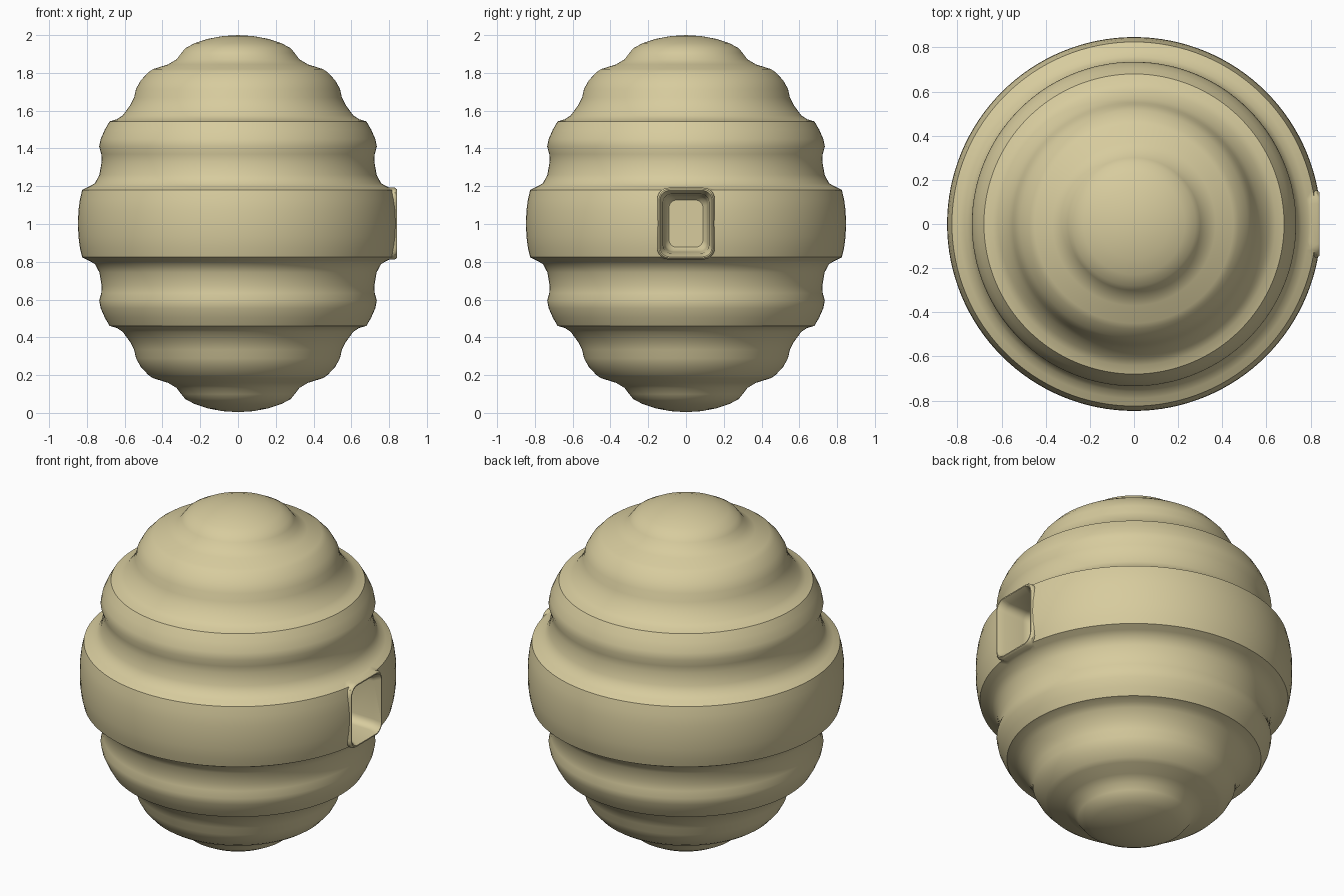
import bpy, bmesh, math

if "Cube" in bpy.data.objects:
    bpy.data.objects.remove(bpy.data.objects["Cube"])

MID = 1.002  # height of the symmetry plane


def make_object(name, bm):
    bmesh.ops.recalc_face_normals(bm, faces=bm.faces)
    mesh = bpy.data.meshes.new(name)
    bm.to_mesh(mesh)
    bm.free()
    obj = bpy.data.objects.new(name, mesh)
    bpy.context.collection.objects.link(obj)
    return obj


def lathe(name, profile, steps=128):
    bm = bmesh.new()
    verts = [bm.verts.new((r, 0, z)) for r, z in profile]
    edges = [bm.edges.new(p) for p in zip(verts, verts[1:])]
    bmesh.ops.spin(bm, geom=verts + edges, cent=(0, 0, 0), axis=(0, 0, 1),
                   angle=2 * math.pi, steps=steps)
    bmesh.ops.remove_doubles(bm, verts=bm.verts, dist=0.0005)
    return make_object(name, bm)


def rounded_loft(name, sections):
    """Loft rounded rectangles along x: (x, half width, half height, radius)."""
    bm = bmesh.new()
    rings = []
    for x, w, h, r in sections:
        ring = []
        for k in range(4):
            sy, sz = [(1, 1), (-1, 1), (-1, -1), (1, -1)][k]
            for i in range(6):
                a = math.radians(90 * k + 18 * i)
                ring.append(bm.verts.new((x, sy * (w - r) + r * math.cos(a),
                                          MID + sz * (h - r) + r * math.sin(a))))
        rings.append(ring)
    n = len(rings[0])
    for a, b in zip(rings, rings[1:]):
        for i in range(n):
            bm.faces.new((a[i], a[(i + 1) % n], b[(i + 1) % n], b[i]))
    bm.faces.new(rings[0])
    bm.faces.new(rings[-1])
    return make_object(name, bm)


def boolean(target, tool, operation):
    mod = target.modifiers.new(operation.lower(), 'BOOLEAN')
    mod.object, mod.operation, mod.solver = tool, operation, 'EXACT'
    bpy.context.view_layer.objects.active = target
    bpy.ops.object.modifier_apply(modifier=mod.name)
    bpy.data.objects.remove(tool)


# Tiered hive body: upper half of the profile, mirrored downwards
upper = [(0, 2.0), (0.08, 1.995), (0.16, 1.98), (0.23, 1.957), (0.28, 1.93),
         (0.30, 1.905), (0.325, 1.872), (0.37, 1.845), (0.45, 1.82), (0.475, 1.803),
         (0.515, 1.76), (0.54, 1.715), (0.55, 1.67), (0.57, 1.63), (0.61, 1.575),
         (0.64, 1.555), (0.68, 1.543), (0.705, 1.50), (0.727, 1.45), (0.735, 1.41),
         (0.724, 1.37), (0.722, 1.33), (0.734, 1.26), (0.758, 1.215), (0.79, 1.198),
         (0.825, 1.18), (0.837, 1.13), (0.845, 1.07), (0.847, MID)]
hive = lathe("hive_body", upper + [(r, 2 * MID - z) for r, z in upper[-2::-1]])

# Raised entrance frame on the right side, then its rounded pocket
frame = rounded_loft("entrance_frame", [(0.70, 0.155, 0.19, 0.06), (0.83, 0.152, 0.19, 0.06),
                                        (0.841, 0.143, 0.182, 0.055)])
boolean(hive, frame, 'UNION')
pocket = rounded_loft("entrance_pocket", [(0.62, 0.09, 0.125, 0.04), (0.64, 0.108, 0.142, 0.045),
                                          (0.68, 0.114, 0.15, 0.045), (0.80, 0.122, 0.157, 0.045),
                                          (0.842, 0.138, 0.176, 0.05), (0.90, 0.16, 0.20, 0.05)])
boolean(hive, pocket, 'DIFFERENCE')

# Straw colour and smooth shading
mat = bpy.data.materials.new("straw")
mat.diffuse_color = (0.68, 0.60, 0.34, 1)
mat.use_nodes = True
mat.node_tree.nodes["Principled BSDF"].inputs["Base Color"].default_value = mat.diffuse_color
hive.data.materials.clear()
hive.data.materials.append(mat)
bpy.ops.object.select_all(action='DESELECT')
hive.select_set(True)
bpy.context.view_layer.objects.active = hive
bpy.ops.object.shade_smooth_by_angle(angle=math.radians(40))
